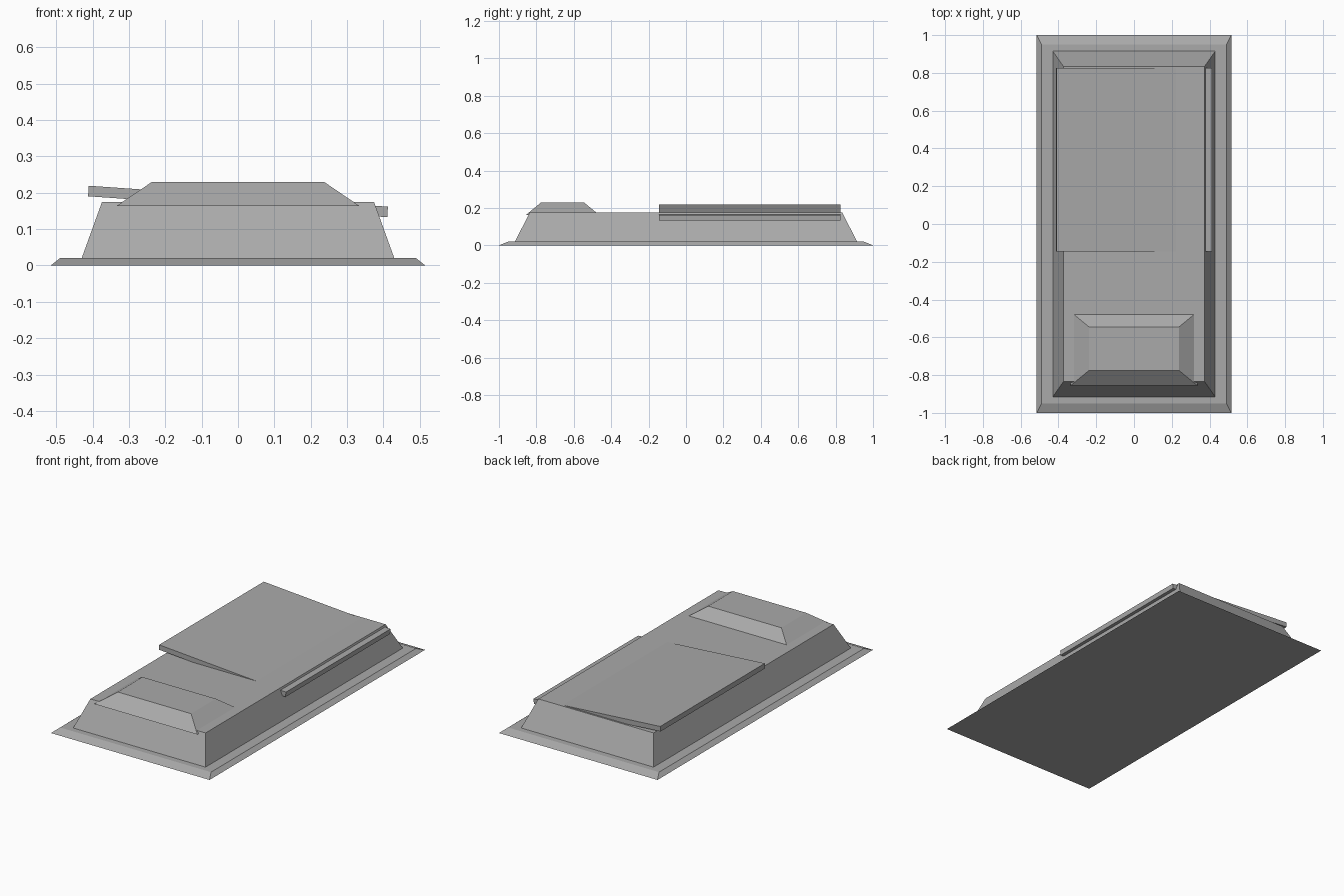
import bpy, bmesh, math

if "Cube" in bpy.data.objects:
    bpy.data.objects.remove(bpy.data.objects["Cube"])

grey = bpy.data.materials.new("plain grey")
grey.diffuse_color = (0.4, 0.4, 0.4, 1)
grey.use_nodes = True
grey.node_tree.nodes["Principled BSDF"].inputs["Base Color"].default_value = grey.diffuse_color


def frustum(name, lower, upper, y=0.0):
    """Tapered block; lower and upper are (half width, half length, z)."""
    bm = bmesh.new()
    rings = []
    for hx, hy, z in (lower, upper):
        rings.append([bm.verts.new((sx * hx, sy * hy, z))
                      for sx, sy in ((-1, -1), (1, -1), (1, 1), (-1, 1))])
    a, b = rings
    bm.faces.new(a[::-1])
    bm.faces.new(b)
    for i in range(4):
        j = (i + 1) % 4
        bm.faces.new((a[i], a[j], b[j], b[i]))
    mesh = bpy.data.meshes.new(name)
    bm.to_mesh(mesh)
    bm.free()
    mesh.materials.append(grey)
    ob = bpy.data.objects.new(name, mesh)
    ob.location.y = y
    bpy.context.collection.objects.link(ob)
    return ob


# Thin bevelled foot and tapered main block
frustum("base_plate", (0.515, 1.0, 0), (0.49, 0.95, 0.02))
frustum("main_body", (0.43, 0.915, 0.02), (0.374, 0.835, 0.175))

# Raised block at the front of the roof
frustum("front_hump", (0.335, 0.195, 0.163), (0.238, 0.115, 0.229), y=-0.66)

# Flat panel tilted sideways, sinking into the roof on the right
panel = frustum("tilted_panel", (0.4125, 0.485, -0.0145), (0.4125, 0.485, 0.0145), y=0.34)
panel.location.z = 0.176
panel.rotation_euler.y = math.radians(4)
